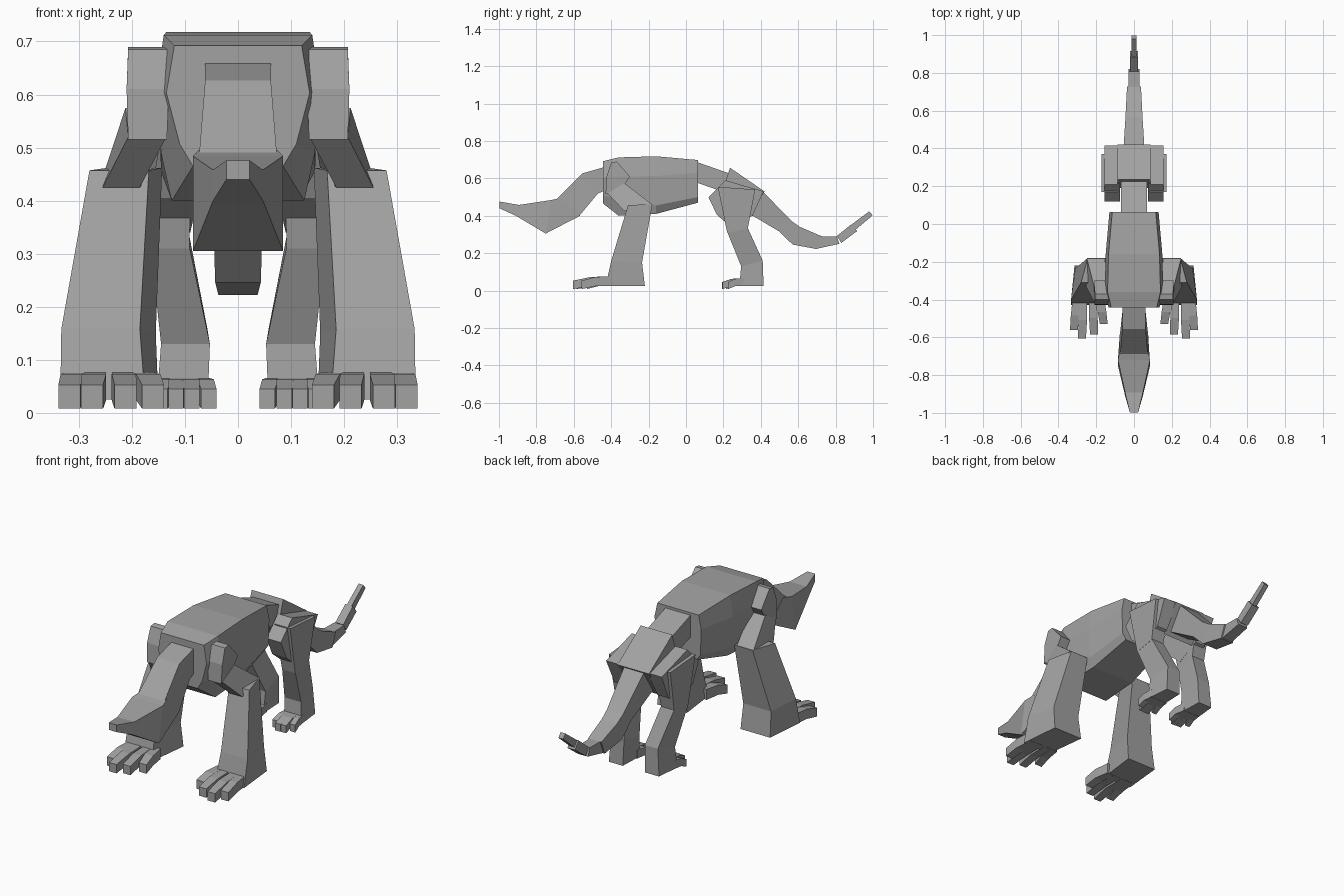
import bpy
import bmesh

cube = bpy.data.objects.get("Cube")
if cube:
    bpy.data.objects.remove(cube, do_unlink=True)

# One flat grey for the whole creature
GREY = (0.36, 0.36, 0.36, 1)
grey = bpy.data.materials.new("plain_grey")
grey.use_nodes = True
grey.diffuse_color = GREY
grey.node_tree.nodes["Principled BSDF"].inputs["Base Color"].default_value = GREY


def loft(name, rings):
    """Skin a row of matching closed rings with flat faces and cap both ends."""
    bm = bmesh.new()
    loops = [[bm.verts.new(point) for point in ring] for ring in rings]
    count = len(loops[0])
    for first, second in zip(loops, loops[1:]):
        for i in range(count):
            j = (i + 1) % count
            bm.faces.new((first[i], first[j], second[j], second[i]))
    bm.faces.new(loops[0])
    bm.faces.new(loops[-1])
    bmesh.ops.recalc_face_normals(bm, faces=bm.faces)
    mesh = bpy.data.meshes.new(name)
    bm.to_mesh(mesh)
    bm.free()
    mesh.materials.append(grey)
    obj = bpy.data.objects.new(name, mesh)
    bpy.context.collection.objects.link(obj)
    return obj


def spine_part(name, stations):
    """Central tapered box: (half width, top (y, z), bottom (y, z)) per station."""
    loft(name, [[(-w, *top), (w, *top), (w, *low), (-w, *low)]
                for w, top, low in stations])


def limb_pair(name, stations):
    """Mirrored boxes: each station has two edges (inner x, outer x, y, z)."""
    for side, sign in (("left", 1), ("right", -1)):
        rings = []
        for (a, b, y, z), (c, d, v, w) in stations:
            rings.append([(sign * a, y, z), (sign * b, y, z),
                          (sign * d, v, w), (sign * c, v, w)])
        loft(side + "_" + name, rings)


def toe_pair(name, x, heel, tip, splay, half, height):
    """Two-segment toe, bent at the knuckle."""
    middle = heel + (tip - heel) * 0.55
    stations = []
    for y, top, shift, scale in ((heel, height * 1.05, 0, 0.85),
                                 (middle, height, splay / 2, 1),
                                 (tip, height * 0.72, splay, 0.9)):
        cx, w = x + shift, half * scale
        low = 0.024 if y != tip else 0.008
        stations.append(((cx - w, cx + w, y, top),
                         (cx - w, cx + w, y, low)))
    limb_pair(name, stations)


# Faceted rib cage: eight-sided rings
ribs = []
for y, half_ring in (
        (-.443, ((.12, .692), (.135, .603), (.11, .507), (.085, .465))),
        (-.36, ((.14, .712), (.155, .61), (.145, .49), (.125, .40))),
        (-.16, ((.135, .718), (.15, .612), (.145, .455), (.12, .41))),
        (.064, ((.115, .698), (.13, .63), (.125, .50), (.105, .47)))):
    ribs.append([(x, y, z) for x, z in half_ring]
                + [(-x, y, z) for x, z in reversed(half_ring)])
loft("torso", ribs)

# Neck and head
spine_part("neck", (
    (.062, (-.42, .665), (-.42, .54)),
    (.062, (-.556, .626), (-.47, .52)),
    (.073, (-.69, .49), (-.57, .40))))
spine_part("head", (
    (.074, (-.67, .495), (-.566, .40)),
    (.085, (-.72, .484), (-.75, .305)),
    (.047, (-.893, .458), (-.91, .40)),
    (.022, (-.998, .476), (-.998, .44))))

# Waist, pelvis and tail
spine_part("waist", (
    (.07, (.05, .69), (.05, .58)),
    (.07, (.25, .62), (.22, .52))))
spine_part("pelvis", (
    (.088, (.235, .657), (.19, .52)),
    (.088, (.42, .53), (.33, .39))))
spine_part("tail_root", (
    (.055, (.41, .53), (.34, .41)),
    (.045, (.567, .37), (.50, .315))))
spine_part("tail_middle", (
    (.045, (.567, .37), (.50, .315)),
    (.043, (.61, .34), (.57, .246)),
    (.037, (.727, .29), (.70, .222))))
spine_part("tail_bend", (
    (.03, (.72, .29), (.70, .224)),
    (.028, (.807, .29), (.82, .25))))
spine_part("tail_end", (
    (.022, (.807, .292), (.83, .255)),
    (.021, (.885, .355), (.915, .318))))
spine_part("tail_tip", (
    (.013, (.88, .35), (.90, .32)),
    (.013, (.98, .424), (.998, .402))))

# Forelegs
limb_pair("shoulder", (
    ((.134, .207, -.40, .685), (.134, .207, -.37, .69)),
    ((.13, .21, -.425, .61), (.13, .21, -.30, .61)),
    ((.134, .207, -.43, .515), (.134, .207, -.337, .555))))
limb_pair("upper_arm", (
    ((.135, .207, -.42, .52), (.135, .212, -.33, .575)),
    ((.185, .255, -.33, .425), (.155, .25, -.18, .46))))
limb_pair("forearm", (
    ((.168, .28, -.31, .457), (.143, .245, -.18, .462)),
    ((.185, .333, -.40, .158), (.155, .31, -.235, .15))))
limb_pair("front_paw", (
    ((.185, .333, -.40, .158), (.155, .31, -.235, .15)),
    ((.175, .335, -.43, .025), (.15, .315, -.22, .025))))

# Hind legs
limb_pair("haunch", (
    ((.075, .155, .12, .50), (.075, .155, .21, .59)),
    ((.075, .155, .165, .405), (.075, .155, .415, .53)),
    ((.09, .15, .24, .34), (.09, .15, .355, .40))))
limb_pair("thigh", (
    ((.085, .172, .17, .555), (.085, .172, .37, .54)),
    ((.092, .165, .22, .31), (.092, .165, .33, .33))))
limb_pair("shin", (
    ((.092, .165, .22, .315), (.092, .165, .33, .335)),
    ((.053, .145, .295, .13), (.058, .13, .41, .16))))
limb_pair("hind_paw", (
    ((.053, .145, .295, .13), (.058, .13, .41, .16)),
    ((.057, .153, .285, .025), (.062, .14, .415, .025))))

# Four splayed toes on every paw
for name, x, tip, splay in (("outer", .305, -.56, .013),
                            ("long", .268, -.605, .007),
                            ("middle", .218, -.585, -.006),
                            ("inner", .178, -.53, -.018)):
    toe_pair("front_" + name + "_toe", x, -.39, tip, splay, .023, .073)
for name, x, tip, splay in (("outer", .135, .225, .012),
                            ("long", .113, .195, .004),
                            ("middle", .09, .193, -.003),
                            ("inner", .068, .215, -.013)):
    toe_pair("hind_" + name + "_toe", x, .31, tip, splay, .016, .063)
